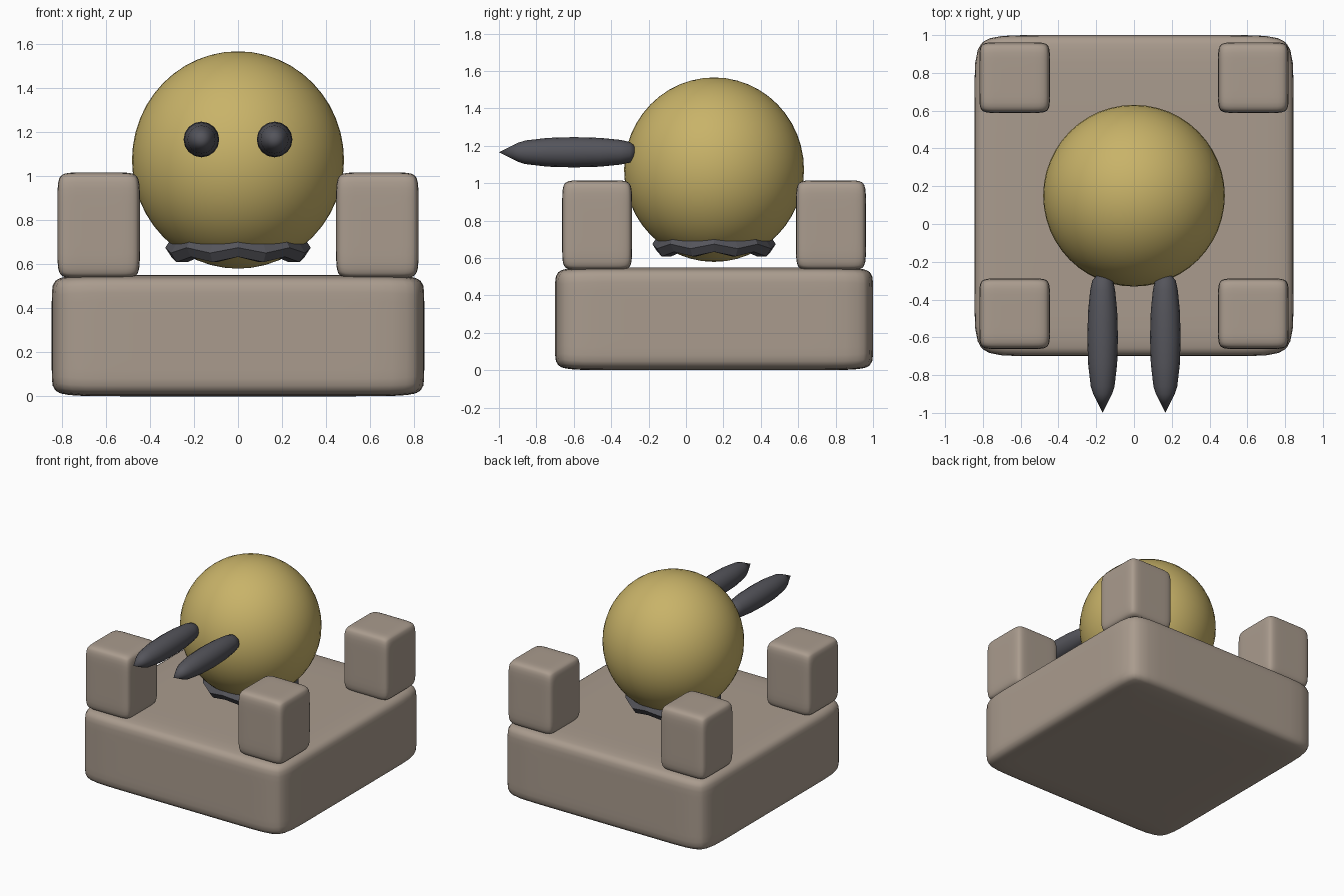
import bpy, bmesh, math
from mathutils import Vector, Matrix

if "Cube" in bpy.data.objects:
    bpy.data.objects.remove(bpy.data.objects["Cube"])


def material(name, rgb):
    m = bpy.data.materials.new(name)
    m.diffuse_color = (*rgb, 1)
    m.use_nodes = True
    m.node_tree.nodes["Principled BSDF"].inputs["Base Color"].default_value = m.diffuse_color
    return m


STONE = material("warm grey", (0.40, 0.33, 0.27))
GOLD = material("mustard yellow", (0.58, 0.45, 0.14))
DARK = material("dark slate", (0.09, 0.09, 0.105))


def finish(bm, name, mat, smooth=True):
    bmesh.ops.recalc_face_normals(bm, faces=bm.faces)
    mesh = bpy.data.meshes.new(name)
    bm.to_mesh(mesh)
    bm.free()
    for p in mesh.polygons:
        p.use_smooth = smooth
    mesh.materials.append(mat)
    ob = bpy.data.objects.new(name, mesh)
    bpy.context.collection.objects.link(ob)
    return ob


def pillow_box(name, centre, half, power):
    """Box with gently bulging faces and rounded edges."""
    bm = bmesh.new()
    bmesh.ops.create_cube(bm, size=2)
    bmesh.ops.subdivide_edges(bm, edges=bm.edges[:], cuts=15, use_grid_fill=True)
    for v in bm.verts:
        # crowd the rows towards the edges, then round the cube off
        p = Vector([math.sin(c * math.pi / 2) for c in v.co])
        p /= sum(abs(c) ** power for c in p) ** (1 / power)
        v.co = Vector([c + a * h for c, a, h in zip(centre, p, half)])
    return finish(bm, name, STONE)


def lathe(name, profile, sides, matrix, mat, smooth=True, closed=False):
    """Spin (radius, height) points round the local z axis."""
    bm = bmesh.new()
    vs = [bm.verts.new((r, 0, z)) for r, z in profile]
    edges = [bm.edges.new(pair) for pair in zip(vs, vs[1:])]
    if closed:
        edges.append(bm.edges.new((vs[-1], vs[0])))
    bmesh.ops.spin(bm, geom=vs + edges, axis=(0, 0, 1), cent=(0, 0, 0),
                   angle=2 * math.pi, steps=sides)
    bmesh.ops.remove_doubles(bm, verts=bm.verts, dist=0.0005)
    bm.transform(matrix)
    return finish(bm, name, mat, smooth)


# Base slab and its four corner posts
pillow_box("base_slab", (0, 0.15, 0.275), (0.845, 0.85, 0.275), 14)
for side, sx in (("left", -1), ("right", 1)):
    for end, y in (("front", -0.475), ("back", 0.775)):
        pillow_box(f"{end}_{side}_post", (sx * 0.632, y, 0.775),
                   (0.187, 0.187, 0.24), 9)

# Large ball
bm = bmesh.new()
bmesh.ops.create_uvsphere(bm, u_segments=48, v_segments=24, radius=1)
bm.transform(Matrix.Translation((0, 0.15, 1.072)) @ Matrix.Diagonal((0.481, 0.481, 0.493, 1)))
finish(bm, "ball", GOLD)

# Faceted collar under the ball
ring = [(0.275 + 0.055 * math.cos(a), 0.048 * math.sin(a))
        for a in (i * math.pi / 3 for i in range(6))]
collar = lathe("collar", ring, 16, Matrix.Translation((0, 0.15, 0.662)), DARK, False, True)
for v in collar.data.vertices:
    turn = math.atan2(v.co.y - 0.15, v.co.x)
    v.co.z += 0.012 * math.cos(8 * turn)

# Pair of pointed spikes reaching forward
spike = [(0, 0.27), (0.035, 0.275), (0.055, 0.30), (0.066, 0.35), (0.077, 0.46),
         (0.081, 0.60), (0.077, 0.74), (0.063, 0.86), (0.05, 0.90), (0, 1.0)]
for side, x in (("left", -0.166), ("right", 0.166)):
    lathe(f"{side}_spike", spike, 16,
          Matrix.Translation((x, 0, 1.165)) @ Matrix.Rotation(math.pi / 2, 4, "X"), DARK)
